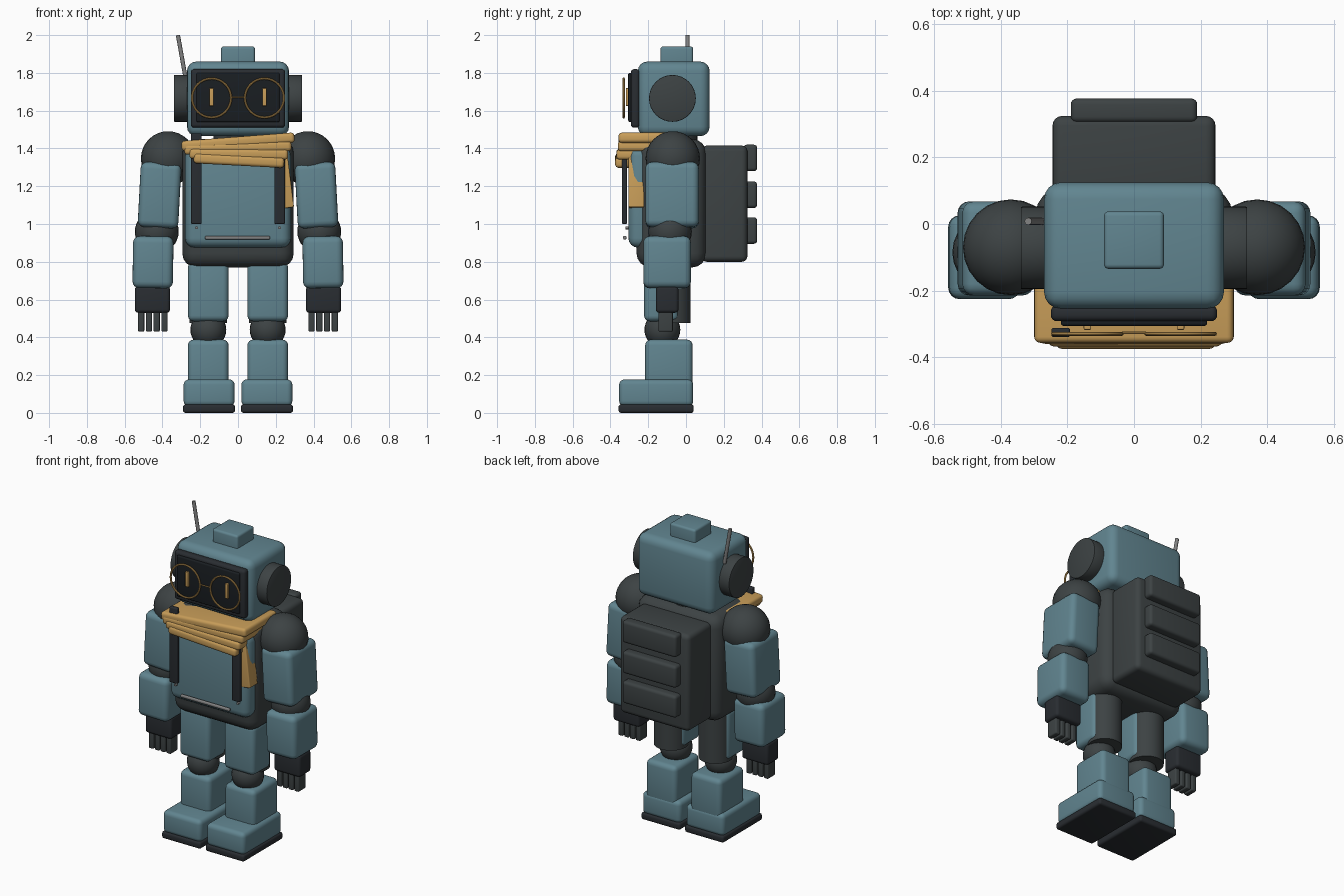
import bpy, bmesh
from math import radians, pi
from mathutils import Matrix, Vector, Euler

if "Cube" in bpy.data.objects:
    bpy.data.objects.remove(bpy.data.objects["Cube"])


def material(name, rgb):
    m = bpy.data.materials.new(name)
    m.diffuse_color = (*rgb, 1)
    m.use_nodes = True
    m.node_tree.nodes["Principled BSDF"].inputs["Base Color"].default_value = m.diffuse_color
    return m


BLUE = material("blue_paint", (0.12, 0.235, 0.28))
DARK = material("dark_rubber", (0.046, 0.055, 0.057))
BLACK = material("black_plastic", (0.022, 0.026, 0.031))
SCREEN = material("screen_glass", (0.010, 0.013, 0.016))
GOLD = material("gold_cloth", (0.58, 0.34, 0.10))
STEEL = material("steel", (0.22, 0.22, 0.22))


def finish(name, bm, mat):
    me = bpy.data.meshes.new(name)
    bm.to_mesh(me)
    bm.free()
    me.shade_smooth()
    me.set_sharp_from_angle(angle=radians(35))
    me.materials.append(mat)
    ob = bpy.data.objects.new(name, me)
    bpy.context.collection.objects.link(ob)
    return ob


def box(name, x, y, z, mat, bevel=0.02, tilt=0):
    """Rounded box from (min, max) ranges, tilted about y in degrees."""
    bm = bmesh.new()
    bmesh.ops.create_cube(bm, size=1)
    size = [r[1] - r[0] for r in (x, y, z)]
    bmesh.ops.scale(bm, vec=size, verts=bm.verts)
    bmesh.ops.bevel(bm, geom=bm.edges[:], offset=bevel, segments=4,
                    profile=0.5, affect='EDGES')
    ob = finish(name, bm, mat)
    ob.location = [(r[0] + r[1]) / 2 for r in (x, y, z)]
    ob.rotation_euler.y = radians(tilt)
    return ob


def rod(name, a, b, radius, mat, sides=32, bevel=0):
    a, b = Vector(a), Vector(b)
    bm = bmesh.new()
    bmesh.ops.create_cone(bm, cap_ends=True, segments=sides, radius1=radius,
                          radius2=radius, depth=(b - a).length)
    if bevel:
        rims = [e for e in bm.edges if any(len(f.verts) > 4 for f in e.link_faces)]
        bmesh.ops.bevel(bm, geom=rims, offset=bevel, segments=2, profile=0.5, affect='EDGES')
    ob = finish(name, bm, mat)
    ob.location = (a + b) / 2
    ob.rotation_euler = (b - a).to_track_quat('Z', 'Y').to_euler()
    return ob


def ball(name, centre, radius, mat):
    bm = bmesh.new()
    bmesh.ops.create_uvsphere(bm, u_segments=24, v_segments=16, radius=radius)
    ob = finish(name, bm, mat)
    ob.location = centre
    return ob


def ring(name, centre, radius, thick, mat):
    """Thin ring facing the front, spun from a small circle."""
    bm = bmesh.new()
    c = bmesh.ops.create_circle(bm, segments=8, radius=thick,
                                matrix=Matrix.Translation((radius, 0, 0)))
    bmesh.ops.rotate(bm, verts=c["verts"], cent=(radius, 0, 0),
                     matrix=Euler((pi / 2, 0, 0)).to_matrix())
    bmesh.ops.spin(bm, geom=bm.verts[:] + bm.edges[:], cent=(0, 0, 0),
                   axis=(0, 0, 1), angle=2 * pi, steps=40)
    bmesh.ops.remove_doubles(bm, verts=bm.verts, dist=1e-5)
    bmesh.ops.recalc_face_normals(bm, faces=bm.faces)
    ob = finish(name, bm, mat)
    ob.location = centre
    ob.rotation_euler.x = pi / 2
    return ob


def span(s, a, b):
    """Mirror an x range to side s."""
    return (a, b) if s > 0 else (-b, -a)


# Head
box("head", (-.27, .27), (-.255, .125), (1.465, 1.86), BLUE, .05)
box("head_cap", (-.09, .09), (-.135, .038), (1.82, 1.94), BLUE, .014)
box("face_frame", (-.25, .25), (-.292, -.245), (1.51, 1.82), BLACK, .018)
box("face_screen", (-.22, .22), (-.306, -.28), (1.54, 1.80), SCREEN, .008)
rod("glasses_bridge", (-.036, -.327, 1.672), (.036, -.327, 1.672), .004, GOLD, 8)
rod("antenna", (-.277, .008, 1.77), (-.318, .008, 2.0), .011, STEEL, 12)
rod("neck", (0, -.07, 1.38), (0, -.07, 1.49), .13, DARK)

# Torso, chest plate and front trim
box("torso", (-.295, .295), (-.262, .107), (.77, 1.45), DARK, .075)
box("chest_plate", (-.28, .28), (-.305, -.17), (.875, 1.41), BLUE, .05)
box("chest_slot", (-.175, .17), (-.333, -.315), (.918, .937), STEEL, .007)

# Backpack with three pouches
box("backpack", (-.245, .245), (.08, .325), (.80, 1.415), DARK, .03)
for i, z in enumerate((.895, 1.085, 1.28)):
    box(f"backpack_pouch_{i + 1}", (-.19, .19), (.305, .377), (z, z + .14), DARK, .018)

# Scarf: fanned layers and a hanging tail
layers = ((-.30, .30, -.357, 1.435, -4.4), (-.285, .283, -.36, 1.403, -2),
          (-.258, .265, -.368, 1.370, .6), (-.235, .245, -.375, 1.336, 3))
for i, (x0, x1, front, z, tilt) in enumerate(layers):
    box(f"scarf_layer_{i + 1}", (x0, x1), (front, -.03), (z - .027, z + .027),
        GOLD, .018, tilt)
box("scarf_tail", (.14, .275), (-.304, -.222), (1.08, 1.44), GOLD, .007, -7)

for s, side in ((-1, "right"), (1, "left")):
    # Ears and glasses
    rod(f"{side}_ear", (s * .24, -.072, 1.665), (s * .34, -.072, 1.665), .124, DARK, 32, .004)
    ring(f"{side}_glasses_rim", (s * .14, -.33, 1.667), .103, .006, GOLD)
    box(f"{side}_eye", span(s, .129, .151), (-.318, -.30), (1.625, 1.72), GOLD, .004)
    # Backpack straps
    box(f"{side}_strap", span(s, .192, .248), (-.34, -.312),
        (1.0, 1.48 if s < 0 else 1.44), BLACK, .007)
    rod(f"{side}_rivet", (s * .22, -.32, .98), (s * .22, -.305, .98), .008, STEEL, 12)
    # Arm
    ball(f"{side}_shoulder", (s * .37, -.07, 1.347), .144, DARK)
    box(f"{side}_upper_arm", span(s, .308, .523), (-.215, .068), (.98, 1.325),
        BLUE, .035, -s * 3)
    ball(f"{side}_elbow", (s * .43, -.085, .96), .116, DARK)
    box(f"{side}_forearm", span(s, .343, .557), (-.226, .026), (.66, .935),
        BLUE, .035, -s * .8)
    box(f"{side}_hand", span(s, .36, .546), (-.16, -.04), (.53, .67), BLACK, .018)
    for k in range(4):
        x = .373 + k * .041
        box(f"{side}_finger_{k + 1}", span(s, x, x + .033), (-.146, -.07),
            (.43, .56), DARK, .008)
    # Leg
    rod(f"{side}_thigh_core", (s * .157, -.075, .475), (s * .157, -.075, .85), .1, DARK)
    box(f"{side}_thigh_plate", span(s, .05, .265), (-.222, -.04), (.485, .80), BLUE, .03)
    ball(f"{side}_knee", (s * .157, -.125, .44), .095, DARK)
    box(f"{side}_shin", span(s, .05, .265), (-.216, .035), (.13, .388), BLUE, .03)
    box(f"{side}_foot", span(s, .018, .288), (-.354, .038), (.035, .177), BLUE, .028)
    box(f"{side}_sole", span(s, .016, .291), (-.357, .041), (0, .045), BLACK, .014)
